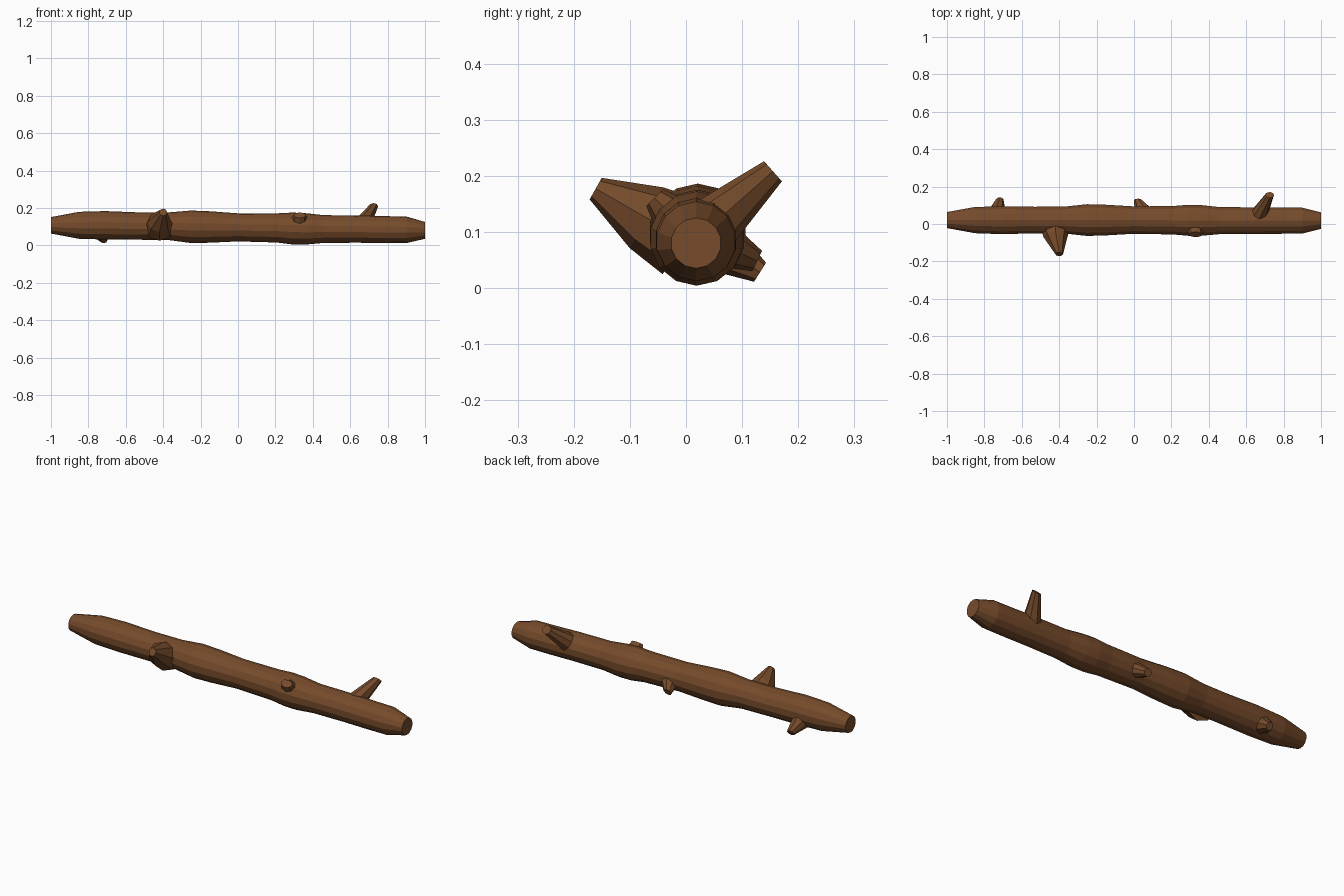
import bpy, bmesh
from math import sin, cos, tau
from mathutils import Vector

if "Cube" in bpy.data.objects:
    bpy.data.objects.remove(bpy.data.objects["Cube"])

bark = bpy.data.materials.new("bark")
bark.diffuse_color = (0.18, 0.07, 0.024, 1)
bark.use_nodes = True
bark.node_tree.nodes["Principled BSDF"].inputs["Base Color"].default_value = bark.diffuse_color


def loft(name, rings):
    """Skin a closed, capped tube through equal-length rings of points."""
    bm = bmesh.new()
    loops = [[bm.verts.new(p) for p in ring] for ring in rings]
    n = len(loops[0])
    for a, b in zip(loops, loops[1:]):
        for i in range(n):
            j = (i + 1) % n
            bm.faces.new((a[i], a[j], b[j], b[i]))
    bm.faces.new(loops[0])
    bm.faces.new(loops[-1])
    bmesh.ops.recalc_face_normals(bm, faces=bm.faces)
    mesh = bpy.data.meshes.new(name)
    bm.to_mesh(mesh)
    bm.free()
    mesh.materials.append(bark)
    obj = bpy.data.objects.new(name, mesh)
    bpy.context.collection.objects.link(obj)
    return obj


def ellipse(center, u, v, ru, rv, n):
    return [Vector(center) + u * ru * cos(tau * i / n) + v * rv * sin(tau * i / n)
            for i in range(n)]


X, Y, Z = Vector((1, 0, 0)), Vector((0, 1, 0)), Vector((0, 0, 1))

# Trunk: x, centre y, centre z, radius
profile = [(-1, .021, .107, .044), (-.85, .021, .107, .072), (-.71, .02, .107, .076),
           (-.53, .021, .103, .073), (-.37, .021, .102, .074), (-.25, .021, .099, .087),
           (-.15, .021, .098, .084), (0, .021, .096, .075), (.21, .02, .093, .078),
           (.29, .02, .09, .085), (.36, .019, .088, .084), (.46, .018, .087, .074),
           (.64, .018, .087, .073), (.78, .018, .084, .072), (.9, .018, .083, .071),
           (1, .018, .08, .045)]
loft("trunk", [ellipse((x, y, z), Z, Y, r, r, 14) for x, y, z, r in profile])


# Branch stubs: tapered, leaning along the log, cut parallel to its length
def stub(name, *sections):
    first, last = Vector(sections[0][:3]), Vector(sections[-1][:3])
    out = last - first
    out.x = 0
    side = out.normalized().cross(X)
    loft(name, [ellipse(s[:3], X, side, s[3], s[4], 8) for s in sections])


stub("right_branch", (.665, .05, .115, .05, .05), (.725, .155, .208, .024, .024))
stub("front_branch", (-.42, -.005, .09, .082, .075), (-.42, -.07, .125, .064, .062),
     (-.40, -.161, .177, .021, .022))
stub("left_back_stub", (-.735, .065, .07, .048, .045), (-.718, .132, .028, .02, .02))
stub("middle_back_stub", (.055, .07, .075, .052, .04), (.022, .127, .048, .022, .02))
stub("front_knot", (.325, -.02, .125, .05, .042), (.33, -.056, .161, .034, .021))
